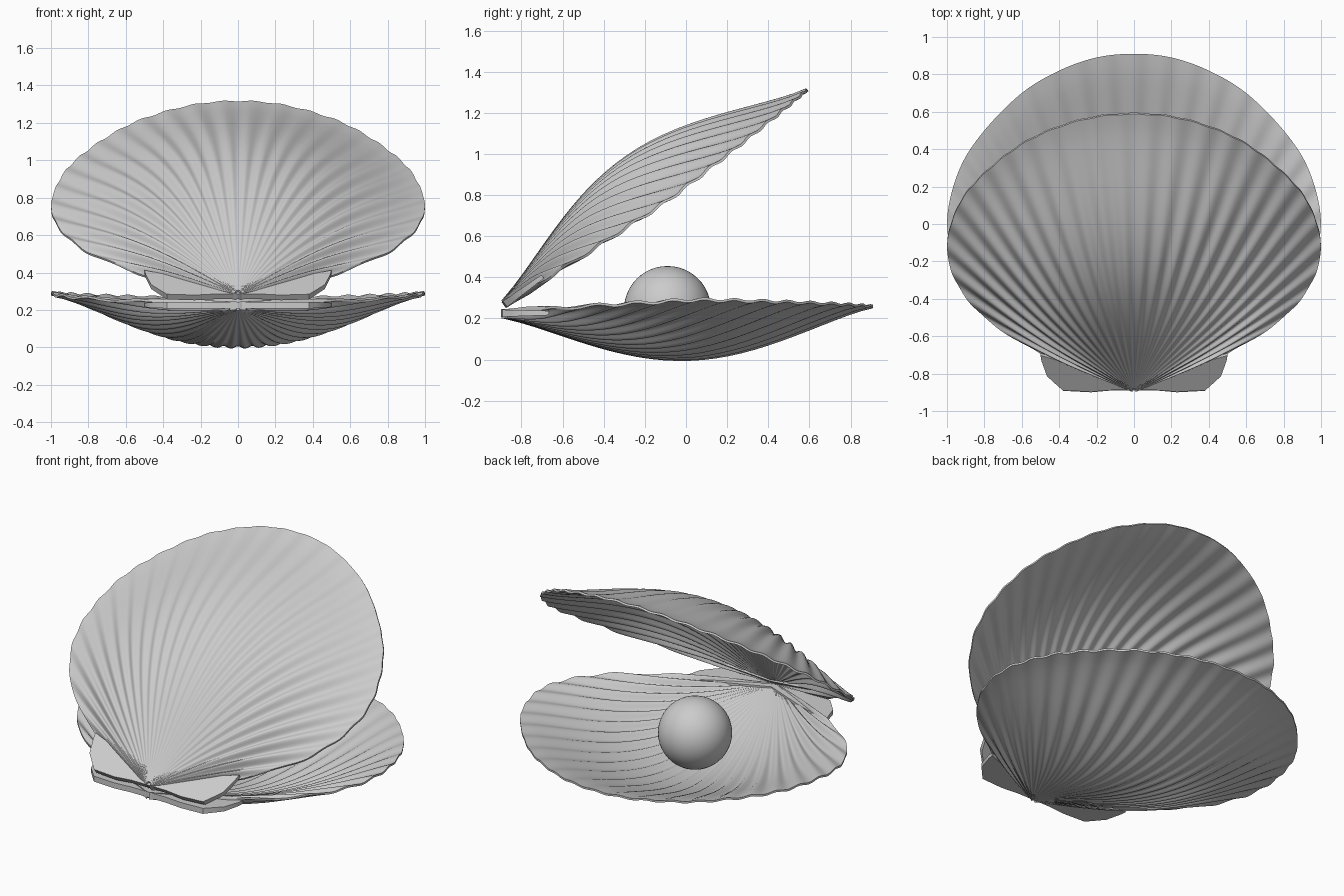
import bpy, bmesh, math
from mathutils import Matrix, Vector

if "Cube" in bpy.data.objects:
    bpy.data.objects.remove(bpy.data.objects["Cube"])

# Half rim of the fan: x, distance from hinge, rim height
RIM = [(0, 1.81, .265), (.2, 1.79, .267), (.4, 1.72, .272), (.6, 1.6, .278),
       (.8, 1.4, .286), (.93, 1.2, .292), (.997, .95, .296), (.973, .74, .285),
       (.88, .555, .275), (.745, .405, .265), (.5, .225, .252)]
# Half outline of the hinge ears: x, distance from hinge
EAR = [(0, .01), (.12, .01), (.23, 0), (.38, .008), (.415, .045), (.465, .1),
       (.495, .2), (.5, .235), (.25, .15), (0, .05)]
HINGE_Z = .245
ROWS, SUB = 28, 14


def smooth_path(pts, sub):
    """Catmull-Rom through the points."""
    p = [Vector(q) for q in pts]
    p = [2 * p[0] - p[1]] + p + [2 * p[-1] - p[-2]]
    out = []
    for i in range(1, len(p) - 2):
        a, b, c, d = p[i - 1:i + 3]
        for k in range(sub):
            t = k / sub
            out.append(.5 * (2 * b + (c - a) * t + (2 * a - 5 * b + 4 * c - d) * t * t
                             + (3 * b - a - 3 * c + d) * t ** 3))
    return out + [p[-2]]


def finish(bm, name, matrix, angle):
    bmesh.ops.recalc_face_normals(bm, faces=bm.faces)
    bm.transform(matrix)
    bmesh.ops.recalc_face_normals(bm, faces=bm.faces)
    me = bpy.data.meshes.new(name)
    bm.to_mesh(me)
    bm.free()
    ob = bpy.data.objects.new(name, me)
    bpy.context.collection.objects.link(ob)
    bpy.context.view_layer.objects.active = ob
    ob.select_set(True)
    bpy.ops.object.shade_smooth_by_angle(angle=math.radians(angle))
    ob.select_set(False)
    return ob


def make_valve(name, matrix):
    """Ribbed, dished fan with an outer and an inner skin."""
    rim = smooth_path([(-x, s, z) for x, s, z in RIM[:0:-1]] + RIM, SUB)
    bm = bmesh.new()
    skins = [[], []]
    for p in rim:
        phi = math.atan2(p.x, p.y)
        dish = .227 * max(0, math.cos(phi * 90 / 66.5)) ** 1.15
        rib = (.007 + .007 * min(1, abs(phi))) * math.cos(72 * phi)
        cols = [[], []]
        for j in range(ROWS + 1):
            t = .015 + .985 * j / ROWS
            bow = max(0, math.sin(math.pi * t)) ** 1.25
            z = .2 + (p.z - .212) * t - dish * bow + rib * min(1, 1.8 * t) * (.5 + .5 * bow)
            thick = .012 + .033 * (1 - t)
            for k in (0, 1):
                cols[k].append(bm.verts.new((p.x * t, p.y * t, z + k * thick - HINGE_Z)))
        skins[0].append(cols[0])
        skins[1].append(cols[1])
    lo, hi = skins
    n = len(rim)
    for i in range(n - 1):
        for j in range(ROWS):
            for g in skins:
                bm.faces.new((g[i][j], g[i + 1][j], g[i + 1][j + 1], g[i][j + 1]))
        for j in (0, ROWS):
            bm.faces.new((lo[i][j], lo[i + 1][j], hi[i + 1][j], hi[i][j]))
    for i in (0, n - 1):
        for j in range(ROWS):
            bm.faces.new((lo[i][j], lo[i][j + 1], hi[i][j + 1], hi[i][j]))
    return finish(bm, name, matrix, 50)


def make_ears(name, matrix):
    """Thin wings either side of the hinge."""
    bm = bmesh.new()
    outline = EAR + [(-x, s) for x, s in EAR[-2:0:-1]]
    face = bm.faces.new([bm.verts.new((x, s, -.037 + .035 * s)) for x, s in outline])
    ext = bmesh.ops.extrude_face_region(bm, geom=[face])
    for v in ext['geom']:
        if isinstance(v, bmesh.types.BMVert):
            v.co.z += .035 - .06 * v.co.y
    return finish(bm, name, matrix, 30)


# Lower half lies flat; upper half is its mirror swung open about the hinge
lower = Matrix.Translation((0, -.9, HINGE_Z))
upper = (Matrix.Translation((0, -.875, .25)) @ Matrix.Rotation(math.radians(36.4), 4, 'X')
         @ Matrix.Diagonal((1, 1, -1, 1)))
for label, m in (("lower", lower), ("upper", upper)):
    make_valve(label + "_shell", m)
    make_ears(label + "_hinge_ears", m)

# Pearl resting in the lower half
bpy.ops.mesh.primitive_uv_sphere_add(segments=48, ring_count=24, radius=.212,
                                     location=(0, -.09, .243))
bpy.context.object.name = "pearl"
bpy.ops.object.shade_smooth()
